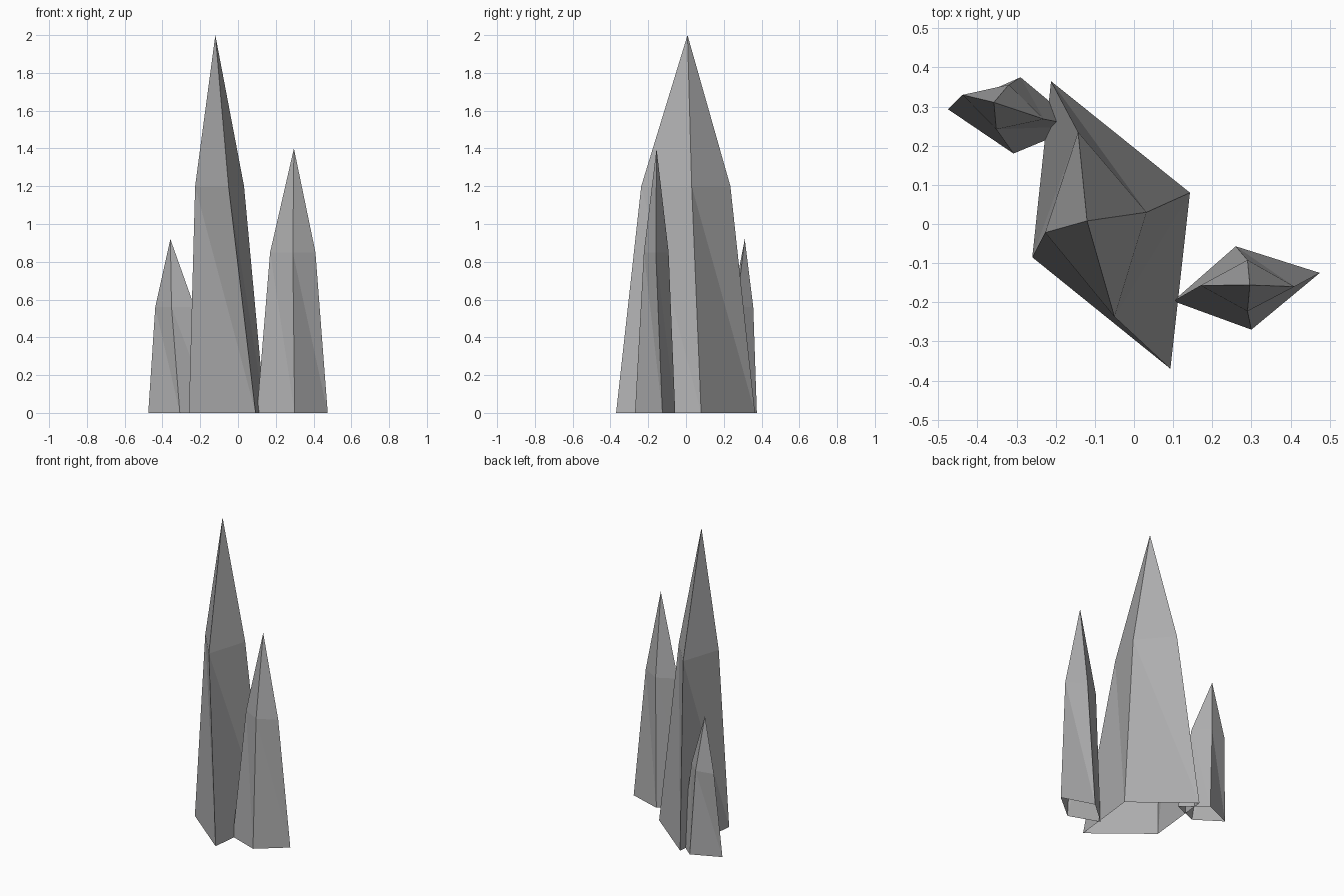
import bpy
import bmesh

default = bpy.data.objects.get("Cube")
if default:
    bpy.data.objects.remove(default, do_unlink=True)

grey = bpy.data.materials.new("stone_grey")
grey.use_nodes = True
colour = (0.42, 0.42, 0.425, 1)
grey.diffuse_color = colour
grey.node_tree.nodes["Principled BSDF"].inputs["Base Color"].default_value = colour


def spire(name, base, shoulder, shoulder_z, tip):
    """Open-bottomed four-sided spire: leaning walls, then a pointed cap."""
    bm = bmesh.new()
    low = [bm.verts.new((x, y, 0)) for x, y in base]
    mid = [bm.verts.new((x, y, shoulder_z)) for x, y in shoulder]
    top = bm.verts.new(tip)
    count = len(low)
    for i in range(count):
        j = (i + 1) % count
        # The walls twist, so each is split along one diagonal
        bm.faces.new((low[i], low[j], mid[i]))
        bm.faces.new((low[j], mid[j], mid[i]))
        bm.faces.new((mid[i], mid[j], top))
    mesh = bpy.data.meshes.new(name)
    bm.to_mesh(mesh)
    bm.free()
    mesh.materials.append(grey)
    obj = bpy.data.objects.new(name, mesh)
    bpy.context.collection.objects.link(obj)
    return obj


# Corners run anticlockwise seen from above
spire("main_spire",
      [(-0.26, -0.085), (0.093, -0.37), (0.143, 0.08), (-0.212, 0.365)],
      [(-0.227, -0.022), (-0.05, -0.237), (0.032, 0.03), (-0.143, 0.235)],
      1.2, (-0.12, 0.008, 2.0))

spire("left_spire",
      [(0.10, -0.197), (0.30, -0.27), (0.475, -0.125), (0.26, -0.057)],
      [(0.17, -0.157), (0.29, -0.223), (0.41, -0.16), (0.29, -0.092)],
      0.85, (0.296, -0.156, 1.4))

spire("right_spire",
      [(-0.475, 0.293), (-0.308, 0.18), (-0.14, 0.25), (-0.29, 0.375)],
      [(-0.438, 0.33), (-0.352, 0.242), (-0.23, 0.268), (-0.32, 0.356)],
      0.56, (-0.358, 0.311, 0.92))
